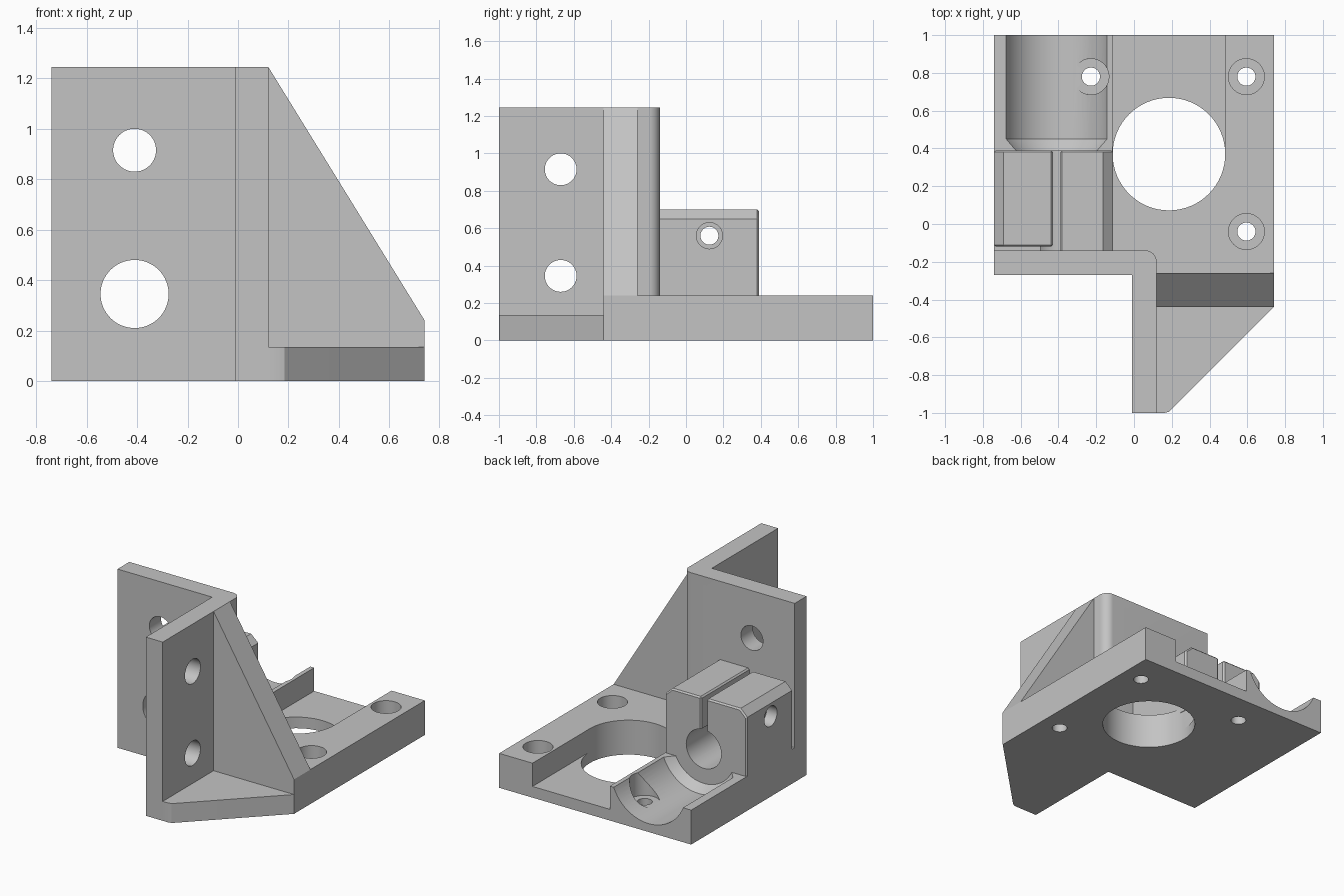
import bpy, bmesh, math
from mathutils import Vector

if "Cube" in bpy.data.objects:
    bpy.data.objects.remove(bpy.data.objects["Cube"])

grey = bpy.data.materials.new("plain grey")
grey.use_nodes = True
COLOUR = (0.55, 0.55, 0.55, 1)
grey.diffuse_color = COLOUR
grey.node_tree.nodes["Principled BSDF"].inputs["Base Color"].default_value = COLOUR

# Maps (u, v, along) to x, y, z for each extrusion axis
AXES = {"x": lambda u, v, t: (t, u, v),
        "y": lambda u, v, t: (u, t, v),
        "z": lambda u, v, t: (u, v, t)}


def loft(name, rings, axis):
    """Solid through rings, each a list of (u, v) points and a position on the axis."""
    bm = bmesh.new()
    loops = [[bm.verts.new(AXES[axis](u, v, t)) for u, v in pts] for pts, t in rings]
    for a, b in zip(loops, loops[1:]):
        for i in range(len(a)):
            j = (i + 1) % len(a)
            bm.faces.new((a[i], a[j], b[j], b[i]))
    bm.faces.new(loops[0])
    bm.faces.new(loops[-1])
    bmesh.ops.recalc_face_normals(bm, faces=bm.faces)
    mesh = bpy.data.meshes.new(name)
    bm.to_mesh(mesh)
    bm.free()
    mesh.materials.append(grey)
    obj = bpy.data.objects.new(name, mesh)
    bpy.context.collection.objects.link(obj)
    return obj


def prism(name, pts, start, end, axis):
    return loft(name, [(pts, start), (pts, end)], axis)


def arc(u, v, r, start=0, end=360, n=64):
    steps = n if end - start == 360 else n + 1
    angles = [math.radians(start + (end - start) * i / n) for i in range(steps)]
    return [(u + r * math.cos(a), v + r * math.sin(a)) for a in angles]


def round_cutter(name, u, v, profile, axis):
    """Turned cutter; profile is a list of (position, radius)."""
    cutter = loft(name, [(arc(u, v, r), t) for t, r in profile], axis)
    cutter.hide_render = True
    return cutter


def apply(obj, mod):
    bpy.context.view_layer.objects.active = obj
    bpy.ops.object.modifier_apply(modifier=mod.name)


def cut(obj, *cutters):
    for cutter in cutters:
        mod = obj.modifiers.new("cut", "BOOLEAN")
        mod.operation, mod.solver, mod.object = "DIFFERENCE", "EXACT", cutter
        apply(obj, mod)


ROD_X, ROD_Z = -0.41, 0.345
FLOOR = 0.078
PLATE = 0.24
TOP = 1.245

# Main solids
base = prism("base_plate", [(-0.74, 1), (-0.74, -0.14), (0.05, -0.14), (0.05, -0.44),
                            (0.74, -0.44), (0.74, 1)], 0, PLATE, "z")
wall = prism("corner_wall", [(-0.74, -0.27), (-0.01, -0.27), (-0.01, -1), (0.12, -1)]
             + arc(0.06, -0.2, 0.06, 0, 90, 12) + [(-0.74, -0.14)], 0, TOP, "z")
gusset = prism("gusset", [(0.12, TOP), (0.12, PLATE), (0.74, PLATE)], -0.44, -0.26, "y")
foot = prism("front_foot", [(0.12, -1), (0.16, -1), (0.185, -0.994), (0.205, -0.975),
                            (0.74, -0.44), (0.12, -0.44)], 0, 0.135, "z")

# Clamp halves with a slit between them
outer = prism("clamp_outer_half", [(-0.74, 0.2), (-0.43, 0.2), (-0.43, 0.7),
                                   (-0.69, 0.7), (-0.74, 0.65)], -0.12, 0.39, "y")
inner = prism("clamp_inner_half", [(-0.39, 0.2), (-0.11, 0.2), (-0.11, 0.65),
                                   (-0.165, 0.7), (-0.39, 0.7)], -0.16, 0.39, "y")
for half in (outer, inner):
    mod = half.modifiers.new("edge", "BEVEL")
    mod.width, mod.segments, mod.limit_method = 0.01, 1, "ANGLE"
    mod.angle_limit = math.radians(60)
    apply(half, mod)

# Cutters
bore = round_cutter("bore_cutter", ROD_X, ROD_Z, [(-0.5, 0.135), (1.2, 0.135)], "y")
channel = round_cutter("channel_cutter", ROD_X, ROD_Z,
                       [(0.39, 0.24), (0.45, 0.287), (1.2, 0.287)], "y")
upper = round_cutter("wall_hole_cutter", ROD_X, 0.915, [(-0.5, 0.085), (0.1, 0.085)], "y")
side_holes = [round_cutter("side_hole_cutter", -0.67, z, [(-0.3, 0.085), (0.3, 0.085)], "x")
              for z in (0.345, 0.915)]
opening = round_cutter("opening_cutter", 0.185, 0.37, [(-0.1, 0.298), (0.5, 0.298)], "z")
recess = prism("recess_cutter", [(-0.113, 0.37), (0.483, 0.37), (0.483, 1.2), (-0.113, 1.2)],
               FLOOR, 0.5, "z")
recess.hide_render = True
screws = [round_cutter("screw_cutter", x, y, [(-0.1, 0.048), (FLOOR, 0.048),
                                             (FLOOR, 0.095), (0.5, 0.095)], "z")
          for x, y in ((0.595, -0.04), (0.595, 0.78), (-0.228, 0.78))]
bolt = round_cutter("bolt_cutter", 0.125, 0.56, [(-0.9, 0.07), (-0.66, 0.07), (-0.66, 0.048),
                                                 (-0.19, 0.048), (-0.19, 0.07), (0, 0.07)], "x")

cut(base, bore, channel, recess, opening, *screws)
cut(wall, bore, upper, *side_holes)
for half in (outer, inner):
    cut(half, bore, bolt)

for cutter in [bore, channel, upper, opening, recess, bolt] + side_holes + screws:
    bpy.data.objects.remove(cutter)

# Smooth the round surfaces, keep edges sharp
bpy.ops.object.select_all(action="DESELECT")
for part in (base, wall, gusset, foot, outer, inner):
    part.select_set(True)
bpy.context.view_layer.objects.active = base
bpy.ops.object.shade_smooth_by_angle(angle=math.radians(30))
